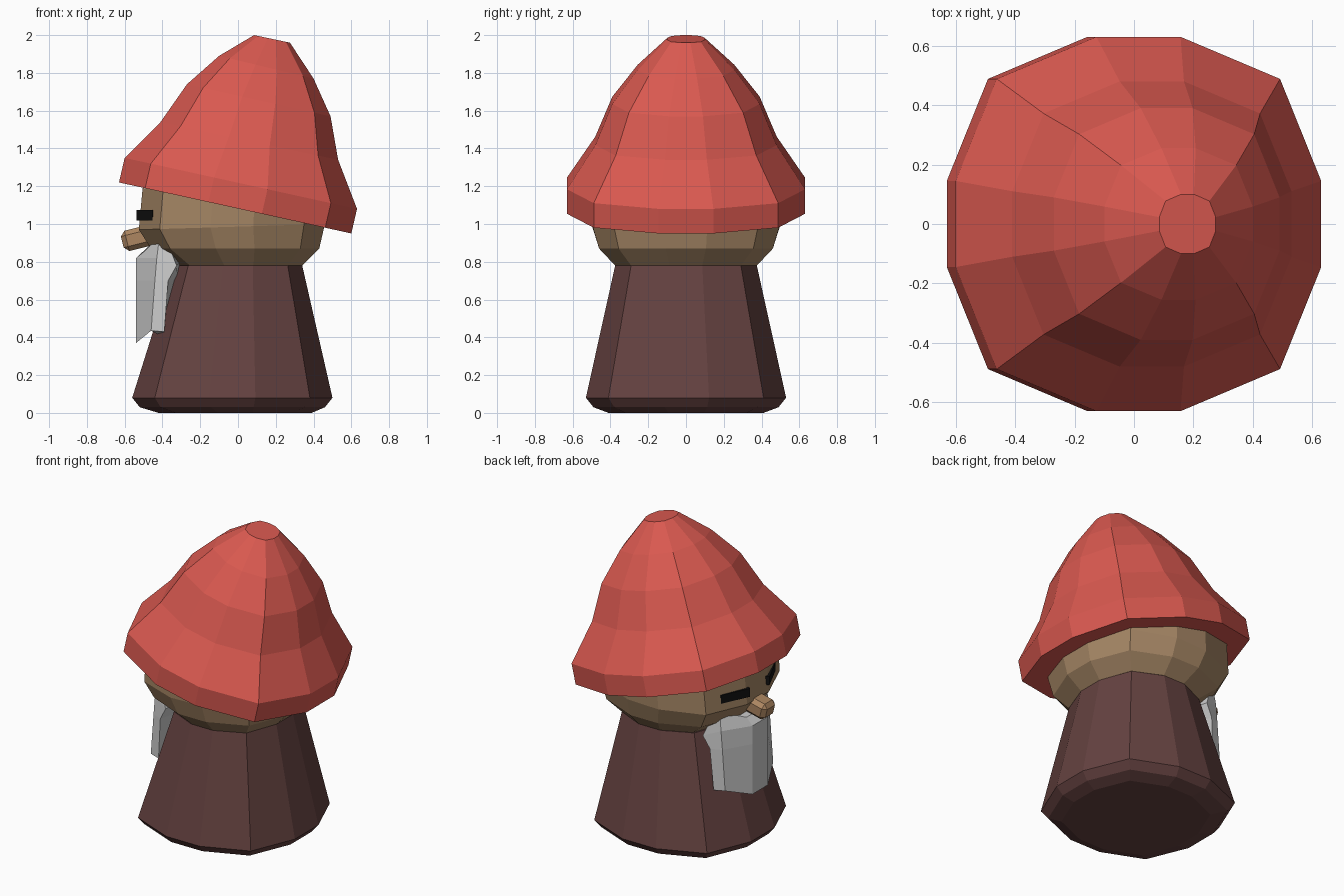
import bpy, bmesh, math
from mathutils import Matrix

if "Cube" in bpy.data.objects:
    bpy.data.objects.remove(bpy.data.objects["Cube"])


def material(name, rgb):
    m = bpy.data.materials.new(name)
    m.diffuse_color = (*rgb, 1)
    m.use_nodes = True
    m.node_tree.nodes["Principled BSDF"].inputs["Base Color"].default_value = m.diffuse_color
    return m


RED = material("red_felt", (0.70, 0.10, 0.08))
BROWN = material("brown_cloth", (0.13, 0.055, 0.052))
SKIN = material("skin", (0.38, 0.24, 0.13))
NOSE = material("nose_skin", (0.42, 0.24, 0.12))
BLACK = material("black", (0.005, 0.005, 0.005))


def finish(bm, name, mat=None):
    bmesh.ops.recalc_face_normals(bm, faces=bm.faces)
    mesh = bpy.data.meshes.new(name)
    bm.to_mesh(mesh)
    bm.free()
    ob = bpy.data.objects.new(name, mesh)
    bpy.context.collection.objects.link(ob)
    if mat:
        mesh.materials.append(mat)
    return ob


def skin_rings(name, rings, mat=None):
    """Bridge closed rings of points and cap both ends."""
    bm = bmesh.new()
    vs = [[bm.verts.new(p) for p in ring] for ring in rings]
    n = len(vs[0])
    for a, b in zip(vs, vs[1:]):
        for i in range(n):
            j = (i + 1) % n
            bm.faces.new((a[i], a[j], b[j], b[i]))
    bm.faces.new(vs[0])
    bm.faces.new(vs[-1])
    return finish(bm, name, mat)


# Twelve-sided unit outline shared by hat, head and body
quarter = [(1, .23), (.775, .775), (.23, 1)]
OUTLINE = (quarter + [(-x, y) for x, y in reversed(quarter)]
           + [(-x, -y) for x, y in quarter] + [(x, -y) for x, y in reversed(quarter)])


def ring(xl, zl, xr, zr, hy):
    """Outline spanning left (xl, zl) to right (xr, zr), half depth hy."""
    return [((xl + xr) / 2 + u * (xr - xl) / 2, v * hy,
             (zl + zr) / 2 + u * (zr - zl) / 2) for u, v in OUTLINE]


# Tilted hat
skin_rings("hat", [ring(*r) for r in (
    (-.63, 1.22, .60, .95, .63), (-.60, 1.35, .63, 1.08, .63),
    (-.41, 1.54, .53, 1.34, .48), (-.27, 1.74, .49, 1.57, .39),
    (-.10, 1.89, .40, 1.77, .255), (.085, 2.0, .275, 1.96, .10))], RED)

# Head
skin_rings("head", [ring(*r) for r in (
    (-.33, .78, .34, .78, .375), (-.46, .87, .43, .87, .46),
    (-.525, .97, .46, 1.0, .495), (-.505, 1.19, .46, 1.10, .50))], SKIN)

# Robe body
skin_rings("body", [ring(*r) for r in (
    (-.42, 0, .39, 0, .41), (-.52, .03, .46, .03, .49),
    (-.56, .08, .50, .08, .53), (-.34, .78, .34, .78, .375))], BROWN)

# Beard: half cross-sections mirrored across y
beard = [
    [(-.54, .08, .37), (-.46, .25, .435), (-.39, .27, .43), (-.39, .10, .40)],
    [(-.54, .08, .70), (-.44, .25, .70), (-.37, .28, .70), (-.32, .10, .70)],
    [(-.54, .08, .82), (-.43, .25, .82), (-.325, .29, .78), (-.30, .10, .80)],
    [(-.49, .07, .86), (-.415, .24, .935), (-.36, .27, .87), (-.36, .08, .90)]]
skin_rings("beard", [h + [(x, -y, z) for x, y, z in reversed(h)] for h in beard])


def block(name, size, loc, rot, mat, bevel=0):
    bm = bmesh.new()
    bmesh.ops.create_cube(bm, size=1)
    bmesh.ops.scale(bm, vec=size, verts=bm.verts)
    if bevel:
        bmesh.ops.bevel(bm, geom=bm.edges[:], offset=bevel, segments=1, affect='EDGES')
    bmesh.ops.transform(bm, matrix=Matrix.Translation(loc) @ rot, verts=bm.verts)
    return finish(bm, name, mat)


# Eyes
for side, s in (("left", -1), ("right", 1)):
    block("eye_" + side, (.03, .20, .055), (-.482, s * .185, 1.047),
          Matrix.Rotation(-s * math.radians(25), 4, 'Z'), BLACK)

# Nose
block("nose", (.17, .13, .11), (-.53, 0, .925),
      Matrix.Rotation(math.radians(-14), 4, 'Y'), NOSE, .025)
